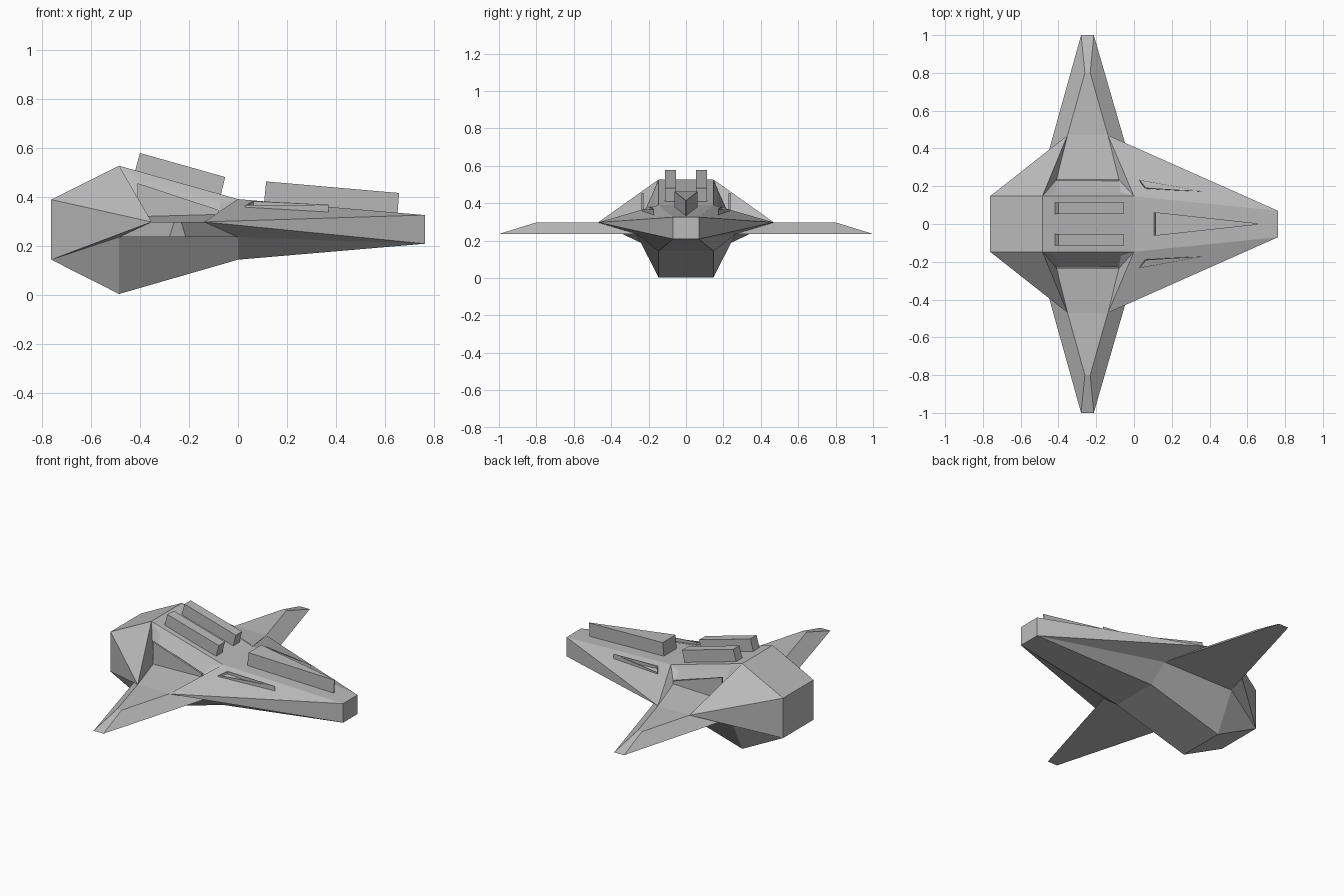
import bpy, bmesh
from mathutils import Vector

cube = bpy.data.objects.get("Cube")
if cube:
    bpy.data.objects.remove(cube, do_unlink=True)

GREY = (0.5, 0.5, 0.5, 1)
mat = bpy.data.materials.new("hull grey")
mat.use_nodes = True
mat.diffuse_color = GREY
mat.node_tree.nodes["Principled BSDF"].inputs["Base Color"].default_value = GREY


def add_object(name, bm):
    bmesh.ops.remove_doubles(bm, verts=bm.verts, dist=0.0005)
    bmesh.ops.recalc_face_normals(bm, faces=bm.faces)
    mesh = bpy.data.meshes.new(name)
    bm.to_mesh(mesh)
    bm.free()
    mesh.materials.append(mat)
    obj = bpy.data.objects.new(name, mesh)
    bpy.context.collection.objects.link(obj)
    return obj


def faceted(name, points, sides, centre=""):
    """Build named points on both sides; 'sides' faces are mirrored, 'centre' faces span y = 0."""
    bm = bmesh.new()
    v = {(k, s): bm.verts.new((x, s * y, z)) for k, (x, y, z) in points.items() for s in (1, -1)}
    for s in (1, -1):
        for f in sides.split():
            bm.faces.new([v[k, s] for k in f])
    for a, b in centre.split():
        bm.faces.new((v[a, 1], v[b, 1], v[b, -1], v[a, -1]))
    return add_object(name, bm)


def prism(name, base, top):
    """Solid between two matching outlines."""
    bm = bmesh.new()
    lo = [bm.verts.new(p) for p in base]
    hi = [bm.verts.new(p) for p in top]
    bm.faces.new(lo)
    lid = bm.faces.new(hi)
    for i in range(len(lo)):
        j = (i + 1) % len(lo)
        bm.faces.new((lo[i], lo[j], hi[j], hi[i]))
    return bm, lid


def swept(name, profile, y0, y1):
    bm, _ = prism(name, [(x, y0, z) for x, z in profile], [(x, y1, z) for x, z in profile])
    return add_object(name, bm)


# Hull and wings as one faceted shell
hull = {
    "A": (-0.762, 0.147, 0.143), "B": (-0.762, 0.147, 0.388),   # stern
    "C": (-0.485, 0.147, 0.526), "G": (0, 0.147, 0.39),         # roof ridge
    "D": (-0.352, 0.47, 0.297), "H": (-0.138, 0.47, 0.297),     # wing root top
    "E": (-0.485, 0.265, 0.235), "I": (0, 0.265, 0.235),        # wing root bottom
    "F": (-0.485, 0.147, 0.003), "J": (0, 0.147, 0.143),        # keel
    "N": (0.762, 0.07, 0.325), "M": (0.762, 0.07, 0.208),       # nose
    "P": (-0.41, 0.168, 0.475), "Q": (-0.07, 0.168, 0.375),     # side recess top
    "R": (-0.41, 0.235, 0.319), "S": (-0.08, 0.235, 0.328),     # side recess bottom
    "T": (-0.26, 0.8, 0.297), "U": (-0.232, 0.8, 0.297),        # wing ridge end
    "V": (-0.28, 1, 0.235), "W": (-0.213, 1, 0.235),            # wing tip
}
faceted("hull", hull,
        "BCD BDA ADE AEF GHN HNM HIM IJM EIJF "
        "CPQG CPR CRD GQS GSH PQSR RSHD "
        "DHUT DTVE HUWI TUWV EVWI",
        "AB BC CG GN NM MJ JF FA")

for side, s in (("left", 1), ("right", -1)):
    # Low parapet that leaves a groove along the recess wall
    prof = [(-0.41, 0.31), (-0.08, 0.32), (-0.08, 0.346), (-0.41, 0.455)]
    swept(side + "_recess_panel", prof, s * 0.227, s * 0.238)

    # Roof block following the slope of the roof
    prof = [(-0.42, 0.505), (-0.07, 0.407), (-0.052, 0.48), (-0.4, 0.578)]
    swept(side + "_roof_block", prof, s * 0.053, s * 0.113)

    # Triangular vent with a sunken opening
    base = [(0.02, 0.235, 0.338), (0.06, 0.185, 0.34), (0.37, 0.172, 0.333)]
    top = [(0.03, 0.233, 0.365), (0.06, 0.188, 0.383), (0.37, 0.172, 0.367)]
    bm, lid = prism("vent", [(x, s * y, z) for x, y, z in base],
                    [(x, s * y, z) for x, y, z in top])
    bmesh.ops.recalc_face_normals(bm, faces=bm.faces)
    bmesh.ops.inset_region(bm, faces=[lid], thickness=0.006)
    rim = list(lid.verts)
    pit = bmesh.ops.extrude_face_region(bm, geom=[lid])["geom"]
    bmesh.ops.translate(bm, vec=Vector((0, 0, -0.022)),
                        verts=[g for g in pit if isinstance(g, bmesh.types.BMVert)])
    if lid.is_valid:
        bm.faces.remove(lid)
    add_object(side + "_vent", bm)

# Wedge on the foredeck, narrowing towards the nose
bm, _ = prism("wedge",
              [(0.105, -0.062, 0.365), (0.65, -0.003, 0.32), (0.65, 0.003, 0.32), (0.105, 0.062, 0.365)],
              [(0.115, -0.062, 0.462), (0.657, -0.003, 0.415), (0.657, 0.003, 0.415), (0.115, 0.062, 0.462)])
add_object("foredeck_wedge", bm)
